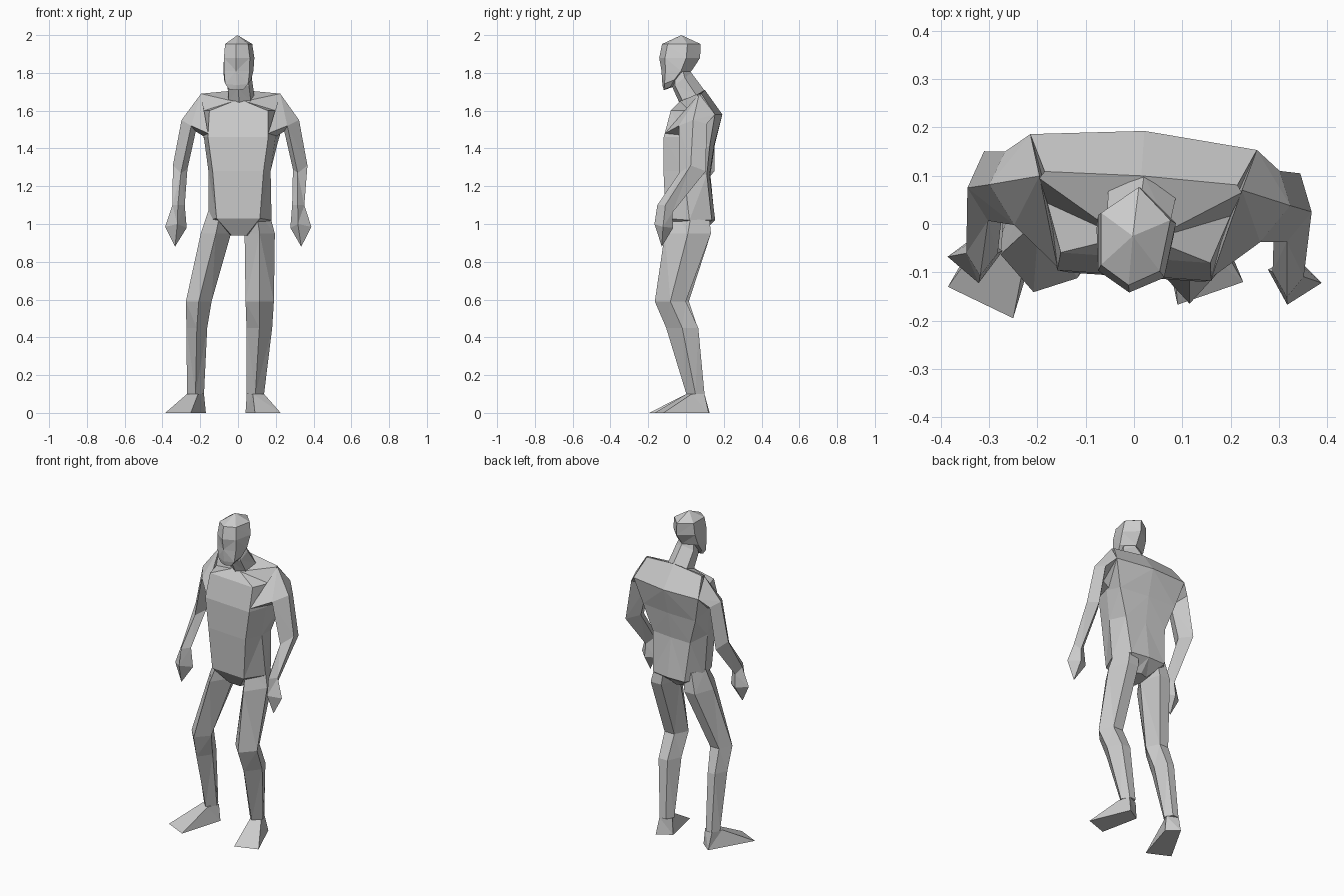
import bpy
import bmesh
from math import radians
from mathutils import Matrix, Vector

if "Cube" in bpy.data.objects:
    bpy.data.objects.remove(bpy.data.objects["Cube"], do_unlink=True)

# One plain grey for the whole figure
grey = bpy.data.materials.new("plain grey")
grey.use_nodes = True
grey.diffuse_color = (.6, .6, .6, 1)
grey.node_tree.nodes["Principled BSDF"].inputs["Base Color"].default_value = grey.diffuse_color

# Unit cross-sections, widest at one unit
PENTAGON = [(0, -1), (1, 0), (.45, 1), (-.45, 1), (-1, 0)]
HEXAGON = [(0, -1), (.85, -.65), (1, .4), (0, 1), (-1, .4), (-.85, -.65)]


def section(shape, x, y, z, width, depth, tilt=0):
    """Place a scaled cross-section; tilt raises its back edge."""
    return [(x + u * width, y + v * depth, z + v * depth * tilt) for u, v in shape]


def mirrored(half):
    """Close a half ring, given front to back, with its mirror image."""
    return half + [(-x, y, z) for x, y, z in reversed(half) if x > 0]


def loft(name, rings, yaw=0, shift=0):
    """Skin rings of equal point count and cap both ends."""
    bm = bmesh.new()
    turn = Matrix.Translation((shift, 0, 0)) @ Matrix.Rotation(radians(yaw), 4, "Z")
    loops = [[bm.verts.new(turn @ Vector(p)) for p in ring] for ring in rings]
    count = len(loops[0])
    for low, high in zip(loops, loops[1:]):
        for i in range(count):
            j = (i + 1) % count
            bm.faces.new((low[i], low[j], high[j], high[i]))
    bm.faces.new(loops[0])
    bm.faces.new(loops[-1])
    bmesh.ops.remove_doubles(bm, verts=bm.verts, dist=.0005)
    bmesh.ops.triangulate(bm, faces=[f for f in bm.faces if len(f.verts) == 4])
    bmesh.ops.recalc_face_normals(bm, faces=bm.faces)
    mesh = bpy.data.meshes.new(name)
    bm.to_mesh(mesh)
    bm.free()
    mesh.materials.append(grey)
    obj = bpy.data.objects.new(name, mesh)
    bpy.context.collection.objects.link(obj)
    return obj


# Torso, from crotch to neck base: front, flank, rear flank, spine
torso_half = [
    [(.04, -.04, .94), (.05, .01, .94), (.05, .06, .95), (0, .08, .95)],
    [(.115, -.1, 1.03), (.168, .03, 1.02), (.115, .145, 1.02), (0, .155, 1.02)],
    [(.135, -.11, 1.28), (.165, 0, 1.28), (.135, .12, 1.26), (0, .125, 1.26)],
    [(.16, -.107, 1.46), (.19, .01, 1.46), (.19, .14, 1.42), (0, .15, 1.42)],
    [(.155, -.07, 1.6), (.19, .03, 1.6), (.235, .17, 1.58), (0, .193, 1.58)],
    [(.03, -.03, 1.65), (.21, .08, 1.69), (.2, .095, 1.69), (0, .1, 1.71)],
]
loft("torso", [mirrored(half) for half in torso_half], yaw=-4, shift=.008)

# Arms, from shoulder to fingertips: outer, front, inner, back
arm_rings = [
    [(.21, .085, 1.69), (.16, -.1, 1.48), (.17, .03, 1.45), (.235, .17, 1.58)],
    [(.312, .06, 1.55), (.255, -.02, 1.52), (.235, .04, 1.49), (.285, .13, 1.53)],
    [(.357, .05, 1.31), (.31, -.015, 1.27), (.28, .05, 1.29), (.328, .128, 1.28)],
    [(.35, -.085, 1.1), (.318, -.13, 1.1), (.285, -.08, 1.1), (.325, -.05, 1.06)],
    [(.388, -.095, .985), (.32, -.145, 1), (.275, -.075, .98), (.33, -.045, .98)],
    [(.335, -.105, .88)] * 4,
]
for side, label in ((1, "left"), (-1, "right")):
    rings = [[(side * x, y, z) for x, y, z in ring] for ring in arm_rings]
    loft(label + "_arm", rings, yaw=-4, shift=.008)

# Neck leans forward into the head
loft("neck", [
    section(HEXAGON, .01, .035, 1.67, .07, .067, .5),
    section(HEXAGON, .008, -.02, 1.76, .065, .05, .8),
    section(HEXAGON, .005, -.03, 1.83, .05, .04),
], yaw=-6)

# Head, from chin to crown
loft("head", [
    section(HEXAGON, .003, -.09, 1.72, .045, .028, .4),
    section(HEXAGON, .004, -.075, 1.755, .072, .05, .4),
    section(HEXAGON, .004, -.05, 1.81, .08, .08),
    section(HEXAGON, .005, -.033, 1.88, .081, .109),
    section(HEXAGON, .002, -.025, 1.953, .072, .102),
    [(0, -.025, 2)] * 6,
], yaw=-6)

# Legs: hip, upper thigh, knee, calf, ankle
legs = {
    "left": [(.095, .03, 1.07, .068, .09), (.115, .01, .95, .08, .122),
             (.115, -.083, .59, .075, .082), (.113, -.02, .45, .068, .085),
             (.092, .05, .1, .046, .048)],
    "right": [(-.092, .03, 1.07, .065, .09), (-.117, .01, .95, .08, .122),
              (-.208, -.063, .59, .068, .078), (-.218, -.018, .45, .055, .08),
              (-.225, .05, .1, .045, .048)],
}
# Soles: inner toe, outer toe, outer heel, inner heel
soles = {
    "left": [(.09, -.167), (.226, -.12), (.125, .12), (.04, .07)],
    "right": [(-.25, -.195), (-.385, -.13), (-.24, .125), (-.17, .07)],
}
for label, rings in legs.items():
    loft(label + "_leg", [section(PENTAGON, *ring) for ring in rings])
    x, y, z, width, depth = rings[-1]
    out = width if label == "left" else -width
    ankle = [(x - out * .3, y - depth, z), (x + out, y - depth * .4, z),
             (x + out * .5, y + depth, z), (x - out, y + depth * .4, z)]
    loft(label + "_foot", [[(a, b, 0) for a, b in soles[label]], ankle])
